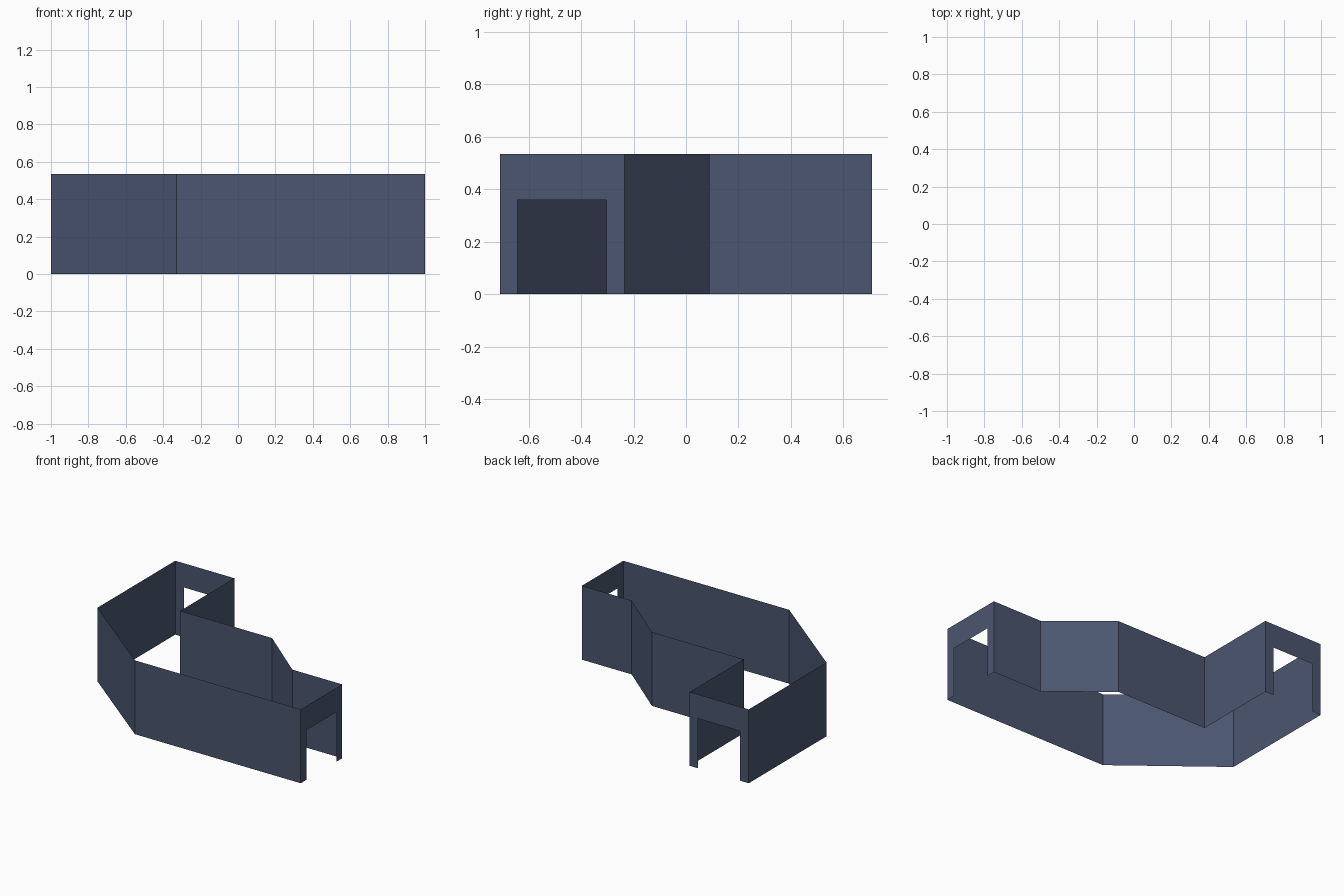
import bpy, bmesh
from mathutils import Vector

if "Cube" in bpy.data.objects:
    bpy.data.objects.remove(bpy.data.objects["Cube"])

HEIGHT, DOOR_HEIGHT, MARGIN = 0.535, 0.36, 0.068

# Plan of the bent corridor, counter-clockwise from above
PLAN = [(1, -0.71), (1, -0.235), (0.6, -0.235), (0.21, 0.09), (-0.527, 0.09),
        (-0.527, 0.71), (-1, 0.71), (-1, -0.18), (-0.33, -0.71)]

paint = bpy.data.materials.new("slate blue")
paint.diffuse_color = (0.069, 0.093, 0.162, 1)
paint.use_nodes = True
paint.node_tree.nodes["Principled BSDF"].inputs["Base Color"].default_value = paint.diffuse_color


def build(name, walls):
    """Single-sheet walls facing outward; each wall is (start, end, has_door)."""
    bm = bmesh.new()
    for a, b, door in walls:
        a, b = Vector((*a, 0)), Vector((*b, 0))
        along, up = (b - a).normalized(), Vector((0, 0, 1))
        pts = [b, b + up * HEIGHT, a + up * HEIGHT, a]
        if door:
            left, right = a + along * MARGIN, b - along * MARGIN
            pts += [left, left + up * DOOR_HEIGHT, right + up * DOOR_HEIGHT, right]
        bm.faces.new([bm.verts.new(p) for p in pts])
    bmesh.ops.remove_doubles(bm, verts=bm.verts, dist=1e-5)
    mesh = bpy.data.meshes.new(name)
    bm.to_mesh(mesh)
    bm.free()
    mesh.materials.append(paint)
    bpy.context.collection.objects.link(bpy.data.objects.new(name, mesh))


edges = [(PLAN[i], PLAN[(i + 1) % len(PLAN)]) for i in range(len(PLAN))]
# Doorway at each open end of the corridor
build("right_doorway", [(*edges[0], True)])
build("back_doorway", [(*edges[5], True)])
# Long walls along the inside and outside of the bend
build("inner_bend_walls", [(*e, False) for e in edges[1:5]])
build("outer_bend_walls", [(*e, False) for e in edges[6:]])
